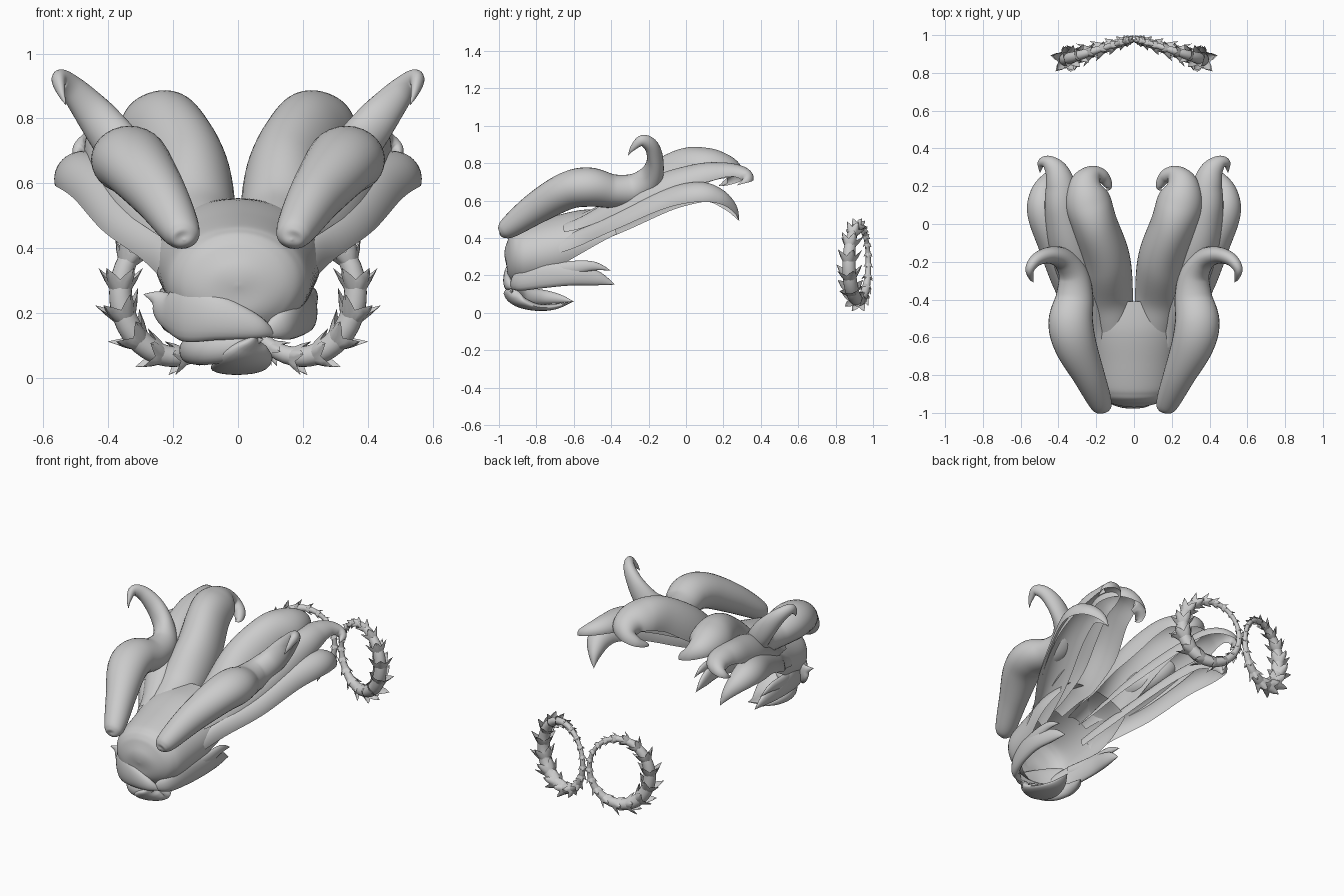
import bpy, bmesh, math
from mathutils import Vector

if "Cube" in bpy.data.objects:
    bpy.data.objects.remove(bpy.data.objects["Cube"])

UP = Vector((0, 0, 1))


def catmull(p, q, r, s, t):
    return [0.5 * (2*b + (c-a)*t + (2*a-5*b+4*c-d)*t*t + (3*b-a-3*c+d)*t**3)
            for a, b, c, d in zip(p, q, r, s)]


def finish(name, bm, angle=60):
    bmesh.ops.remove_doubles(bm, verts=bm.verts, dist=0.0004)
    bmesh.ops.recalc_face_normals(bm, faces=bm.faces)
    me = bpy.data.meshes.new(name)
    bm.to_mesh(me)
    bm.free()
    ob = bpy.data.objects.new(name, me)
    bpy.context.collection.objects.link(ob)
    bpy.ops.object.select_all(action='DESELECT')
    ob.select_set(True)
    bpy.context.view_layer.objects.active = ob
    bpy.ops.object.shade_smooth_by_angle(angle=math.radians(angle))
    return ob


def lock(name, stations, arc=360, sx=1, n=28, sub=7):
    """Loft of elliptical arcs, open at the bottom if arc < 360.
    A station is x, y, z, half width, half height and optionally its own arc."""
    stations = [tuple(s) if len(s) == 6 else tuple(s) + (arc,) for s in stations]
    st = [stations[0]] + stations + [stations[-1]]
    rows = []
    for i in range(1, len(st) - 2):
        for k in range(sub):
            rows.append(catmull(st[i-1], st[i], st[i+1], st[i+2], k / sub))
    rows.append(list(stations[-1]))
    bm = bmesh.new()
    grid = []
    for i, r in enumerate(rows):
        a, b = rows[max(i-1, 0)], rows[min(i+1, len(rows)-1)]
        t = (Vector(b[:3]) - Vector(a[:3])).normalized()
        side = t.cross(UP).normalized()
        nor = side.cross(t).normalized()
        span = min(r[5], 360)
        ring = []
        for j in range(n + 1):
            ang = math.radians(90 - span/2 + span * j / n)
            p = (Vector(r[:3]) + side * max(r[3], 0) * math.cos(ang)
                 + nor * max(r[4], 0) * math.sin(ang))
            ring.append(bm.verts.new((p.x * sx, p.y, p.z)))
        grid.append(ring)
    for g, h in zip(grid, grid[1:]):
        for j in range(n):
            bm.faces.new((g[j], g[j+1], h[j+1], h[j]))
    return finish(name, bm)


# Hollow rounded hood, closed at the front and opening downward
lock("hood", [(0, -.968, .285, 0, 0, 360), (0, -.96, .286, .085, .07, 360),
              (0, -.936, .287, .155, .128, 360), (0, -.9, .29, .197, .16, 320),
              (0, -.84, .298, .222, .177, 265), (0, -.7, .325, .24, .187, 230),
              (0, -.52, .375, .26, .18, 200), (0, -.37, .42, .24, .14, 180)], n=44)

INNER = [(.1, -.62, .39, .1, .1, 110), (.115, -.5, .43, .115, .115, 130), (.135, -.36, .48, .13, .14, 165),
         (.152, -.18, .6, .13, .17), (.21, 0, .72, .122, .16), (.245, .12, .76, .122, .125),
         (.25, .21, .76, .09, .085), (.215, .26, .73, .05, .055),
         (.165, .25, .7, .035, .04), (.135, .2, .68, .02, .02), (.145, .175, .68, 0, 0)]
OUTER = [(.17, -.62, .37, .08, .11, 110), (.2, -.5, .41, .09, .12, 130), (.27, -.3, .51, .12, .135, 160),
         (.34, -.1, .62, .115, .13, 180), (.38, .08, .7, .093, .1), (.388, .2, .73, .08, .075),
         (.412, .28, .735, .062, .055), (.455, .325, .72, .038, .04),
         (.49, .32, .7, .022, .025), (.498, .27, .68, 0, 0)]
LOWER = [(.2, -.66, .32, .05, .08, 180), (.24, -.53, .365, .06, .09, 180), (.33, -.33, .45, .09, .1, 180),
         (.42, -.1, .56, .09, .1, 190), (.475, .06, .61, .09, .09), (.48, .16, .6, .07, .07),
         (.455, .24, .55, .035, .04), (.43, .285, .49, 0, 0)]
# Fat forelock rising from the brow, tip hooked outward
FORELOCK = [(.165, -.998, .425, .0, .0), (.166, -.985, .43, .04, .035), (.18, -.94, .46, .062, .06),
            (.24, -.8, .56, .085, .085), (.31, -.64, .65, .112, .1), (.335, -.52, .672, .118, .105),
            (.315, -.39, .65, .1, .09), (.32, -.27, .66, .08, .085), (.37, -.19, .72, .06, .075),
            (.44, -.165, .81, .045, .06), (.51, -.185, .89, .035, .042),
            (.55, -.235, .92, .025, .03), (.545, -.285, .88, .012, .015), (.53, -.31, .84, 0, 0)]
# Blades under the hood, swept back
BLADE = [(.06, -.94, .13, 0, 0), (.14, -.9, .165, .025, .05), (.195, -.78, .2, .025, .07),
         (.22, -.62, .205, .025, .06), (.21, -.48, .185, .02, .04), (.2, -.38, .15, 0, 0)]
BLADE_UP = [(.18, -.8, .23, .02, .03), (.22, -.65, .235, .02, .04),
            (.23, -.5, .25, .015, .025), (.225, -.4, .225, 0, 0)]

for sx, s in ((-1, "left"), (1, "right")):
    lock("inner_lobe_" + s, INNER, 190, sx)
    lock("outer_lobe_" + s, OUTER, 195, sx)
    lock("lower_lobe_" + s, LOWER, 205, sx)
    lock("forelock_" + s, FORELOCK, 360, sx)
    lock("side_blade_" + s, BLADE, 360, sx, n=16)
    lock("upper_blade_" + s, BLADE_UP, 360, sx, n=16)

# Leaf band wrapped across the front
lock("front_band", [(.12, -.92, .13, 0, 0), (.06, -.95, .155, .02, .035), (-.06, -.945, .185, .028, .07),
                    (-.16, -.9, .2, .028, .088), (-.215, -.84, .215, .025, .062),
                    (-.25, -.82, .245, .015, .025), (-.292, -.83, .258, 0, 0)], n=20)
# Curled locks beneath the front
lock("under_lock_centre", [(.06, -.94, .14, 0, 0), (.04, -.93, .1, .06, .025), (.02, -.89, .06, .09, .03),
                           (0, -.8, .03, .085, .02), (-.01, -.7, .033, .05, .015),
                           (0, -.6, .06, 0, 0)], n=20)
lock("under_lock_left", [(.08, -.93, .12, 0, 0), (0, -.93, .1, .03, .04), (-.1, -.88, .085, .035, .045),
                         (-.15, -.78, .085, .03, .04), (-.14, -.68, .075, .02, .025),
                         (-.1, -.6, .06, 0, 0)], n=20)


# Rings of overlapping leaf-shaped scales, thin on the inner side
def ring(name, sx, count=17, teeth=5):
    def centre(a):
        return Vector((.192 + .17 * math.cos(a), .923 - .052 * math.cos(a), .265 + .2 * math.sin(a)))

    def radius(a):
        return .014 + .027 * (.5 + .5 * math.cos(a + .55))

    def frame(a):
        t = (centre(a + .01) - centre(a - .01)).normalized()
        b = Vector((.052, .17, 0)).normalized()
        return t, t.cross(b).normalized(), b

    bm = bmesh.new()

    def circle(a, valley, tip):
        """Ring of points; valley and tip are (radius, slide along the ring)."""
        t, o, b = frame(a)
        vs = []
        for j in range(teeth * 4):
            w = 2 * math.pi * j / (teeth * 4)
            m = (1, .45, 0, .45)[j % 4]
            k = valley[0] + (tip[0] - valley[0]) * m
            f = valley[1] + (tip[1] - valley[1]) * m
            p = centre(a) + (o * math.cos(w) + b * math.sin(w)) * k + t * f
            vs.append(bm.verts.new((p.x * sx, p.y, p.z)))
        return vs

    def bridge(g, h):
        for j in range(len(g)):
            k = (j + 1) % len(g)
            bm.faces.new((g[j], g[k], h[k], h[j]))

    core = []
    for i in range(48):
        r = radius(2 * math.pi * i / 48) * .9
        core.append(circle(2 * math.pi * i / 48, (r, 0), (r, 0)))
    for i in range(48):
        bridge(core[i], core[(i + 1) % 48])
    a = 0
    # scales spaced in proportion to the local thickness
    steps = [radius(2 * math.pi * i / count) + .03 for i in range(count)]
    for s in steps:
        r = radius(a)
        base = circle(a, (r * .75, 0), (r * .75, 0))
        mid = circle(a, (r * 1.05, r * .7), (r * 1.35, r * .9))
        rim = circle(a, (r * 1.05, r * 1.0), (r * 1.85, r * 1.9))
        bridge(base, mid)
        bridge(mid, rim)
        a += 2 * math.pi * s / sum(steps)
    return finish(name, bm, 40)


ring("scaled_ring_left", -1)
ring("scaled_ring_right", 1)
